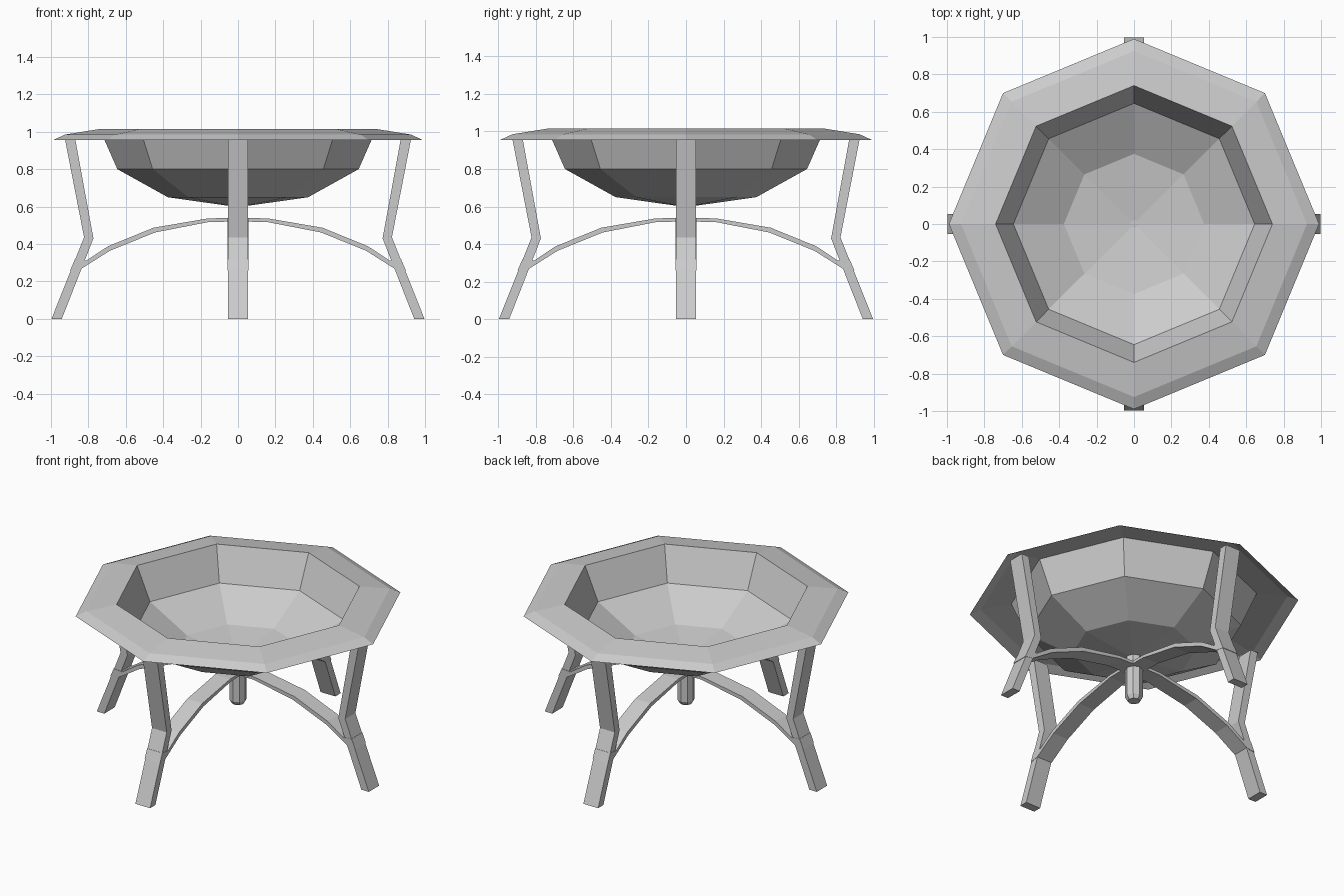
import bpy
import bmesh
from math import cos, sin, pi, radians
from mathutils import Matrix

default = bpy.data.objects.get("Cube")
if default:
    bpy.data.objects.remove(default)

metal = bpy.data.materials.new("grey_metal")
metal.use_nodes = True
GREY = (0.6, 0.6, 0.6, 1)
metal.diffuse_color = GREY
metal.node_tree.nodes["Principled BSDF"].inputs["Base Color"].default_value = GREY


def finish(name, bm):
    mesh = bpy.data.meshes.new(name)
    bm.to_mesh(mesh)
    bm.free()
    mesh.materials.append(metal)
    obj = bpy.data.objects.new(name, mesh)
    bpy.context.collection.objects.link(obj)
    return obj


def lathe(name, profile, sides=8):
    """Spin (radius, z) points; zero radius closes to a single point."""
    bm = bmesh.new()
    rings = []
    for r, z in profile:
        n = sides if r > 0 else 1
        rings.append([bm.verts.new((r * cos(2 * pi * i / sides),
                                    r * sin(2 * pi * i / sides), z)) for i in range(n)])
    for a, b in zip(rings, rings[1:]):
        for i in range(sides):
            j = (i + 1) % sides
            quad = [a[i % len(a)], a[j % len(a)], b[j % len(b)], b[i % len(b)]]
            bm.faces.new(list(dict.fromkeys(quad)))
    return finish(name, bm)


def strip(name, upper, lower, half_width, angle):
    """Bar whose side is the band between two (x, z) paths, turned about z."""
    bm = bmesh.new()
    sections = []
    for (ux, uz), (lx, lz) in zip(upper, lower):
        sections.append([bm.verts.new(p) for p in (
            (ux, -half_width, uz), (ux, half_width, uz),
            (lx, half_width, lz), (lx, -half_width, lz))])
    for a, b in zip(sections, sections[1:]):
        for i in range(4):
            j = (i + 1) % 4
            bm.faces.new((a[i], a[j], b[j], b[i]))
    bm.faces.new(sections[0])
    bm.faces.new(sections[-1])
    bmesh.ops.recalc_face_normals(bm, faces=bm.faces)
    bmesh.ops.transform(bm, matrix=Matrix.Rotation(angle, 4, "Z"), verts=bm.verts)
    return finish(name, bm)


# Eight-sided bowl with a sloping rim, one thin sheet
lathe("bowl", [(0.99, 0.955), (0.925, 0.985), (0.74, 1.015),
               (0.645, 0.8), (0.375, 0.65), (0, 0.597)])

# Short post below the bowl, with a chamfered foot
lathe("centre_post", [(0, 0.6), (0.053, 0.6), (0.053, 0.33), (0.038, 0.305), (0, 0.305)])

# Four bent legs, each with half of a crossing arch
leg_outer = [(0.925, 0.96), (0.823, 0.436), (0.997, 0)]
leg_inner = [(0.87, 0.96), (0.773, 0.43), (0.942, 0)]
arch_upper = [(0, 0.54), (0.16, 0.537), (0.452, 0.487), (0.695, 0.388),
              (0.81, 0.312), (0.872, 0.318)]
arch_lower = [(0, 0.52), (0.155, 0.518), (0.443, 0.462), (0.685, 0.364),
              (0.837, 0.268), (0.898, 0.258)]
for side, degrees in (("left", 0), ("back", 90), ("right", 180), ("front", 270)):
    strip(side + "_leg", leg_outer, leg_inner, 0.054, radians(degrees))
    strip(side + "_arch", arch_upper, arch_lower, 0.056, radians(degrees))
